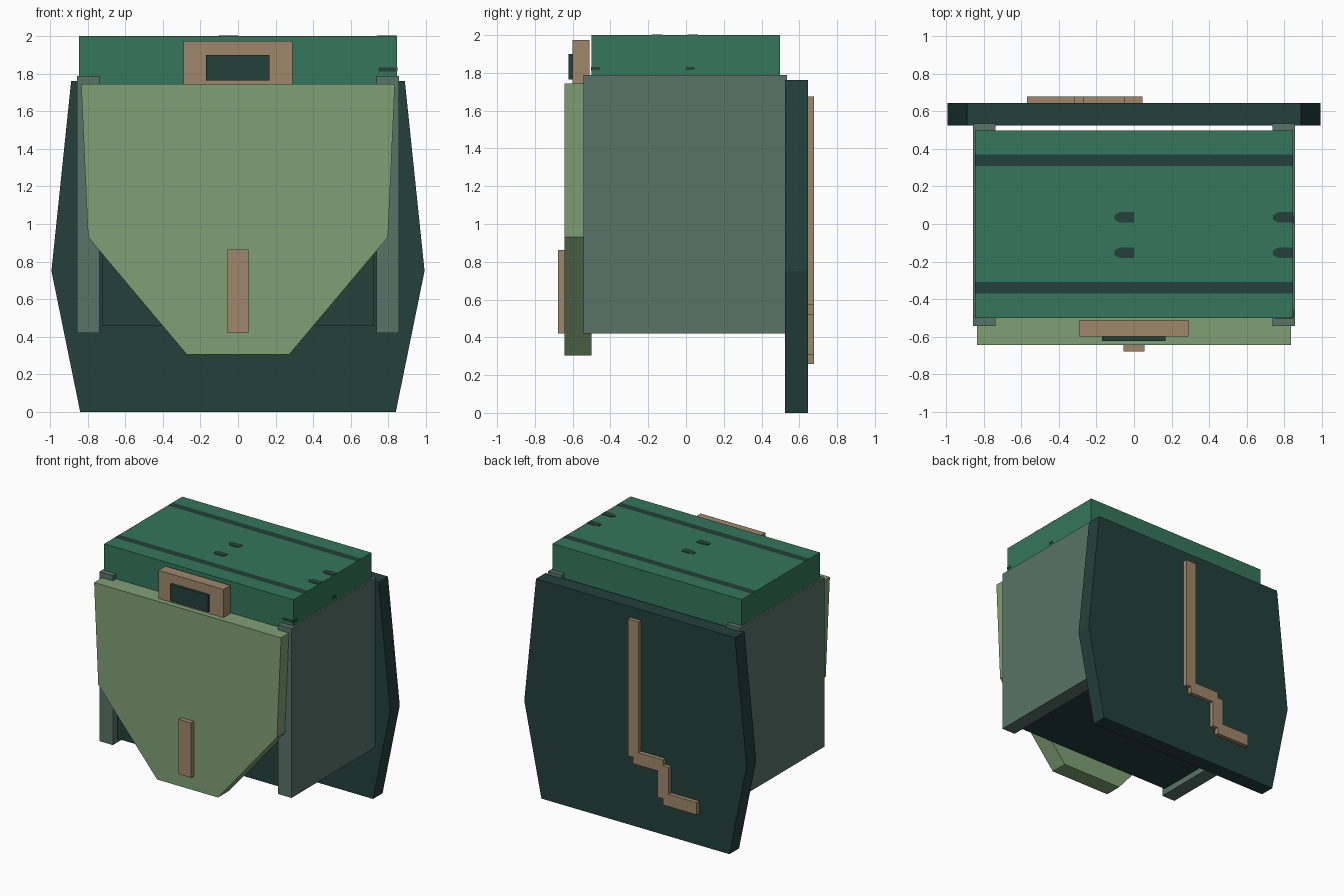
import bpy, bmesh
from mathutils import Vector

if "Cube" in bpy.data.objects:
    bpy.data.objects.remove(bpy.data.objects["Cube"])


def material(name, r, g, b):
    def lin(c):
        c /= 255
        return c / 12.92 if c <= 0.04045 else ((c + 0.055) / 1.055) ** 2.4
    m = bpy.data.materials.new(name)
    m.diffuse_color = (lin(r), lin(g), lin(b), 1)
    m.use_nodes = True
    m.node_tree.nodes["Principled BSDF"].inputs["Base Color"].default_value = m.diffuse_color
    return m


DARK = material("dark green", 35, 64, 58)
LID = material("mid green", 51, 118, 93)
GREY = material("grey green", 88, 115, 104)
LIGHT = material("light green", 128, 160, 117)
TAN = material("tan", 160, 135, 107)


def finish(bm, name, *mats):
    bmesh.ops.recalc_face_normals(bm, faces=bm.faces)
    me = bpy.data.meshes.new(name)
    bm.to_mesh(me)
    bm.free()
    for m in mats:
        me.materials.append(m)
    ob = bpy.data.objects.new(name, me)
    bpy.context.collection.objects.link(ob)
    return ob


def prism(name, pts, push, mat):
    """Extrude a closed 3D outline along the vector push."""
    bm = bmesh.new()
    face = bm.faces.new([bm.verts.new(p) for p in pts])
    ext = bmesh.ops.extrude_face_region(bm, geom=[face], use_keep_orig=True)
    verts = [v for v in ext["geom"] if isinstance(v, bmesh.types.BMVert)]
    bmesh.ops.translate(bm, verts=verts, vec=push)
    return finish(bm, name, mat)


def front_prism(name, xz, y0, y1, mat):
    return prism(name, [(x, y0, z) for x, z in xz], Vector((0, y1 - y0, 0)), mat)


def box(name, x0, x1, y0, y1, z0, z1, mat):
    return front_prism(name, [(x0, z0), (x1, z0), (x1, z1), (x0, z1)], y0, y1, mat)


def mirrored(half):
    return half + [(-x, z) for x, z in reversed(half)]


# Back panel and front flap
front_prism("back_panel", mirrored([(0.84, 0), (0.993, 0.75), (0.888, 1.762)]),
            0.523, 0.645, DARK)
front_prism("front_flap", mirrored([(0.272, 0.305), (0.798, 0.93), (0.835, 1.745)]),
            -0.643, -0.5, LIGHT)

# Inner body and the two side panels
box("inner_body", -0.725, 0.725, -0.5, 0.495, 0.458, 1.76, DARK)
for side, s in (("left", -1), ("right", 1)):
    x0, x1 = sorted((s * 0.738, s * 0.858))
    box(side + "_side_panel", x0, x1, -0.543, 0.535, 0.42, 1.788, GREY)

# Lid with two stripes cut across its top
bm = bmesh.new()
bmesh.ops.create_cube(bm, size=1)
for v in bm.verts:
    v.co = (v.co.x * 1.69, v.co.y * 0.997 - 0.002, 1.873 + v.co.z * 0.254)
for y in (-0.37, -0.31, 0.31, 0.37):
    bmesh.ops.bisect_plane(bm, geom=bm.verts[:] + bm.edges[:] + bm.faces[:],
                           plane_co=(0, y, 0), plane_no=(0, 1, 0))
bm.normal_update()
for f in bm.faces:
    if f.normal.z > 0.9 and 0.31 < abs(f.calc_center_median().y) < 0.37:
        f.material_index = 1
finish(bm, "lid", LID, DARK)

# Small painted marks on the lid
for i, x in enumerate((0.0, 0.844)):
    for j, y in enumerate((0.035, -0.153)):
        pts = [(x, y - .028), (x, y + .028), (x - .075, y + .028), (x - .105, y + .012),
               (x - .105, y - .012), (x - .075, y - .028)]
        prism(f"top_mark_{i}_{j}", [(a, b, 1.998) for a, b in pts],
              Vector((0, 0, 0.005)), DARK)
box("front_mark", 0.748, 0.844, -0.503, -0.499, 1.812, 1.832, DARK)
for i, y in enumerate((-0.5, 0.0)):
    box(f"side_mark_{i}", 0.842, 0.848, y, y + 0.045, 1.814, 1.832, DARK)

# Buckle and front strap
box("buckle", -0.29, 0.29, -0.6, -0.512, 1.70, 1.973, TAN)
box("buckle_window", -0.17, 0.167, -0.622, -0.598, 1.765, 1.9, DARK)
box("front_strap", -0.057, 0.057, -0.678, -0.64, 0.42, 0.863, TAN)

# Stepped strip on the back
front_prism("back_strip", [
    (0.045, 1.675), (0.045, 0.572), (0, 0.572), (0, 0.52), (-0.22, 0.52), (-0.22, 0.308),
    (-0.268, 0.308), (-0.268, 0.258), (-0.57, 0.258), (-0.57, 0.357), (-0.318, 0.357),
    (-0.318, 0.572), (-0.268, 0.572), (-0.268, 0.62), (-0.05, 0.62), (-0.05, 1.675)],
    0.64, 0.678, TAN)
